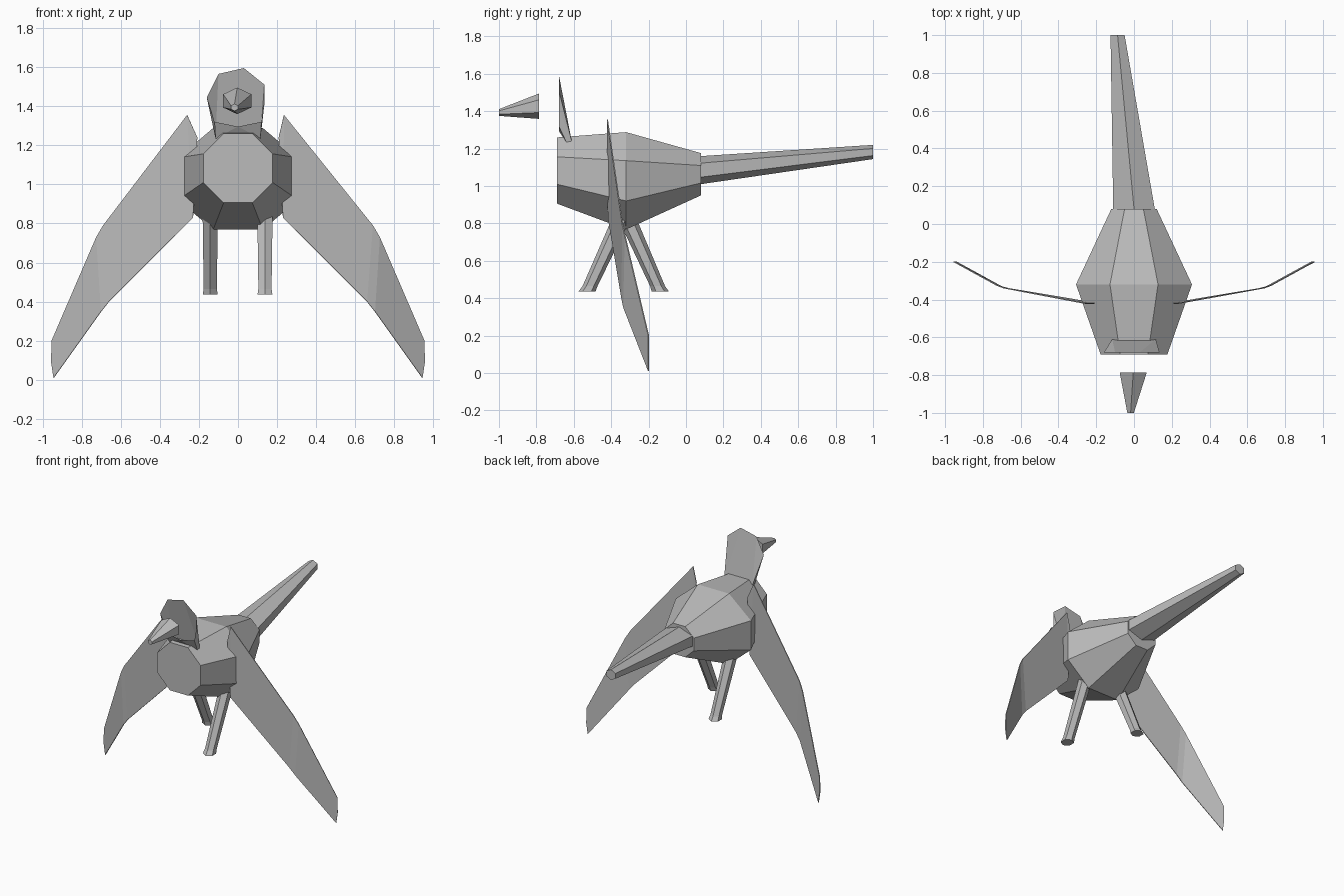
import bpy, math

cube = bpy.data.objects.get("Cube")
if cube:
    bpy.data.objects.remove(cube, do_unlink=True)

GREY = (0.5, 0.5, 0.5, 1.0)
grey = bpy.data.materials.new("plain_grey")
grey.use_nodes = True
grey.diffuse_color = GREY
grey.node_tree.nodes["Principled BSDF"].inputs["Base Color"].default_value = GREY


def add_mesh(name, verts, faces):
    mesh = bpy.data.meshes.new(name)
    mesh.from_pydata(verts, [], faces)
    mesh.materials.append(grey)
    obj = bpy.data.objects.new(name, mesh)
    bpy.context.collection.objects.link(obj)
    return obj


def loft(name, rings):
    """Join equal-length rings with quads and cap both ends."""
    n = len(rings[0])
    verts = [v for ring in rings for v in ring]
    faces = [(k * n + i, k * n + (i + 1) % n, (k + 1) * n + (i + 1) % n, (k + 1) * n + i)
             for k in range(len(rings) - 1) for i in range(n)]
    faces += [tuple(range(n))[::-1], tuple(range(len(verts) - n, len(verts)))]
    return add_mesh(name, verts, faces)


def ring_y(sides, turn, y, x, z, half_x, half_z):
    """Upright ring facing along y."""
    angles = [turn - math.tau * i / sides for i in range(sides)]
    return [(x + half_x * math.cos(a), y, z + half_z * math.sin(a)) for a in angles]


def ring_z(x, y, z, rx, ry):
    """Level six-sided ring."""
    angles = [math.tau * i / 6 for i in range(6)]
    return [(x + rx * math.sin(a), y + ry * math.cos(a), z) for a in angles]


# Body: eight-sided barrel with flat top and sides
flat = 1 / math.cos(math.pi / 8)
loft("body", [ring_y(8, math.pi / 8, y, 0, z, hx * flat, hz * flat) for y, z, hx, hz in
              [(-0.69, 1.083, 0.177, 0.177), (-0.32, 1.028, 0.307, 0.26),
               (0.08, 1.063, 0.12, 0.113)]])

# Tail and beak: six-sided tapers with an edge on top
loft("tail", [ring_y(6, math.pi / 2, 0.08, 0, 1.085, 0.127, 0.075),
              ring_y(6, math.pi / 2, 1.0, -0.087, 1.182, 0.043, 0.038)])
loft("beak", [ring_y(6, math.pi / 2, -1.0, -0.018, 1.393, 0.02, 0.018),
              ring_y(6, math.pi / 2, -0.785, -0.004, 1.427, 0.083, 0.068)])

# Head: hollow shell, open at the front, narrowing down to the neck
rim = [(0.12, 1.32), (0.135, 1.41), (0.135, 1.51), (0.03, 1.595),
       (-0.10, 1.565), (-0.16, 1.445), (-0.12, 1.32), (0, 1.295)]
neck = [(0.115, -0.64, 1.235), (0.115, -0.61, 1.235),
        (-0.115, -0.61, 1.235), (-0.115, -0.64, 1.235)]
add_mesh("head", [(x, -0.68, z) for x, z in rim] + neck,
         [(8, 9, 1, 0), (9, 2, 1), (9, 3, 2), (9, 10, 4, 3), (10, 5, 4),
          (10, 11, 6, 5), (11, 8, 7), (11, 7, 6), (8, 0, 7)])

# Wings: thin sheets folded near the middle, upper edge then lower edge
for side, sign, root in (("left", 1, 0.235), ("right", -1, 0.26)):
    upper = [(root, -0.42, 1.355), (0.69, -0.338, 0.79),
             (0.725, -0.325, 0.73), (0.953, -0.2, 0.2)]
    lower = [(0.23, -0.415, 0.83), (0.66, -0.343, 0.40),
             (0.70, -0.333, 0.35), (0.943, -0.2, 0.01)]
    notch = (0.208, -0.42, 1.24)
    verts = [(sign * x, y, z) for x, y, z in upper + lower + [notch, (0.955, -0.2, 0.09)]]
    faces = [(0, 8, 4), (0, 4, 5, 1), (1, 5, 6, 2), (2, 6, 7, 9, 3)]
    wing = add_mesh(side + "_wing", verts, faces)
    thick = wing.modifiers.new("thickness", "SOLIDIFY")
    thick.thickness = 0.006
    thick.offset = 0

# Legs: six-sided, one striding forward and one back, with small flared feet
for side, x, foot_y, ankle_y, top_y in (("left", 0.138, -0.53, -0.513, -0.335),
                                       ("right", -0.142, -0.137, -0.152, -0.325)):
    loft(side + "_leg", [ring_z(x, foot_y, 0.435, 0.044, 0.046),
                         ring_z(x, ankle_y, 0.465, 0.039, 0.04),
                         ring_z(x, top_y, 0.85, 0.045, 0.05)])
